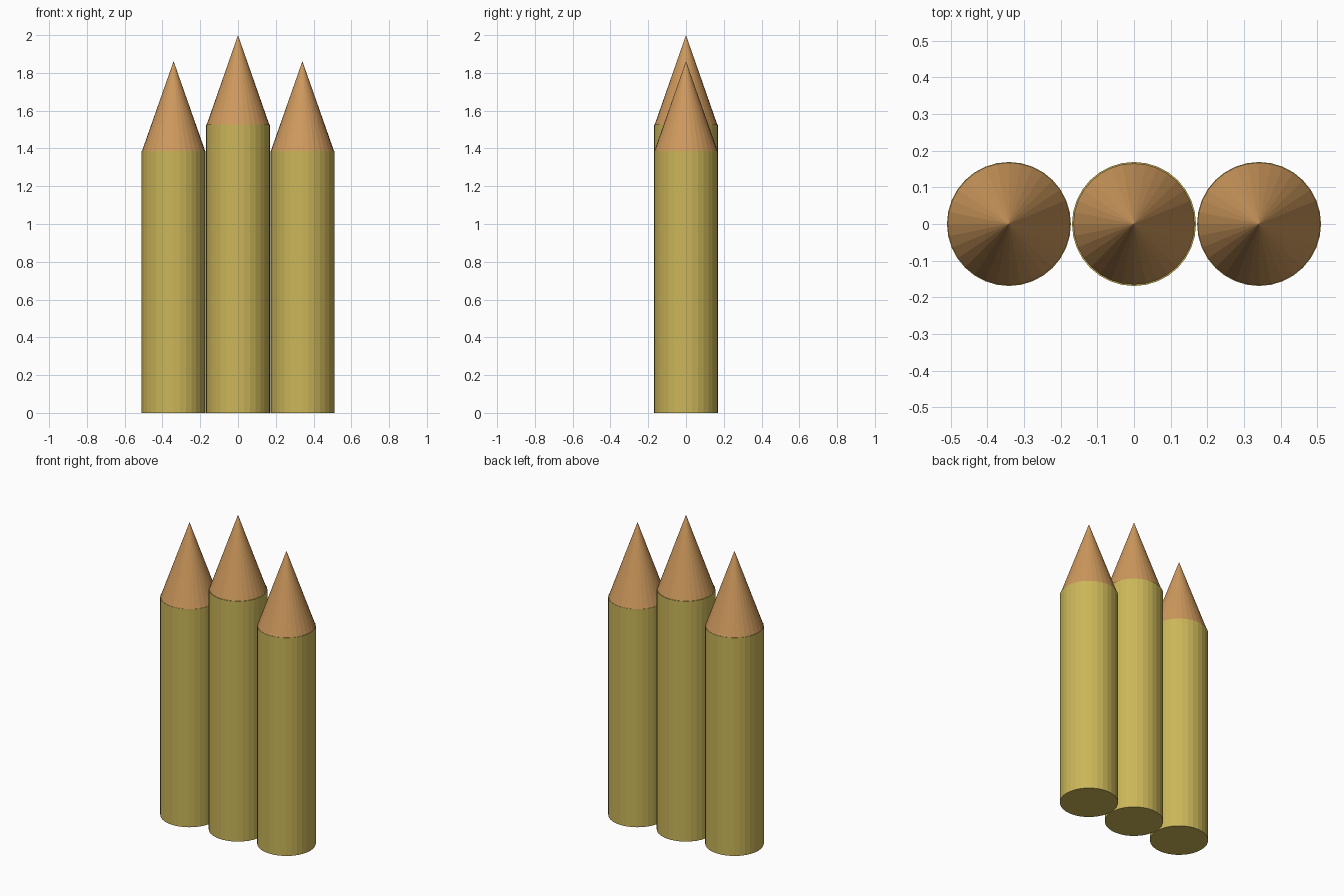
import bpy

if "Cube" in bpy.data.objects:
    bpy.data.objects.remove(bpy.data.objects["Cube"])

SIDES = 32
RADIUS = 0.169


def material(name, color):
    mat = bpy.data.materials.new(name)
    mat.diffuse_color = color
    mat.use_nodes = True
    mat.node_tree.nodes["Principled BSDF"].inputs["Base Color"].default_value = mat.diffuse_color
    return mat


yellow = material("yellow_paint", (0.60, 0.47, 0.10, 1))
wood = material("bare_wood", (0.62, 0.32, 0.11, 1))


def pencil(label, x, shoulder, tip, cone_radius):
    # Round painted shaft
    bpy.ops.mesh.primitive_cylinder_add(
        vertices=SIDES, radius=RADIUS, depth=shoulder, location=(x, 0, shoulder / 2))
    shaft = bpy.context.object
    shaft.name = label + "_shaft"
    shaft.data.materials.append(yellow)

    # Sharpened point resting on the shaft
    bpy.ops.mesh.primitive_cone_add(
        vertices=SIDES, radius1=cone_radius, radius2=0, depth=tip - shoulder,
        location=(x, 0, (shoulder + tip) / 2))
    point = bpy.context.object
    point.name = label + "_point"
    point.data.materials.append(wood)


# Two shorter pencils either side of a taller one
pencil("left_pencil", -0.341, 1.387, 1.862, 0.167)
pencil("middle_pencil", 0, 1.528, 2.0, 0.165)
pencil("right_pencil", 0.341, 1.387, 1.862, 0.167)
